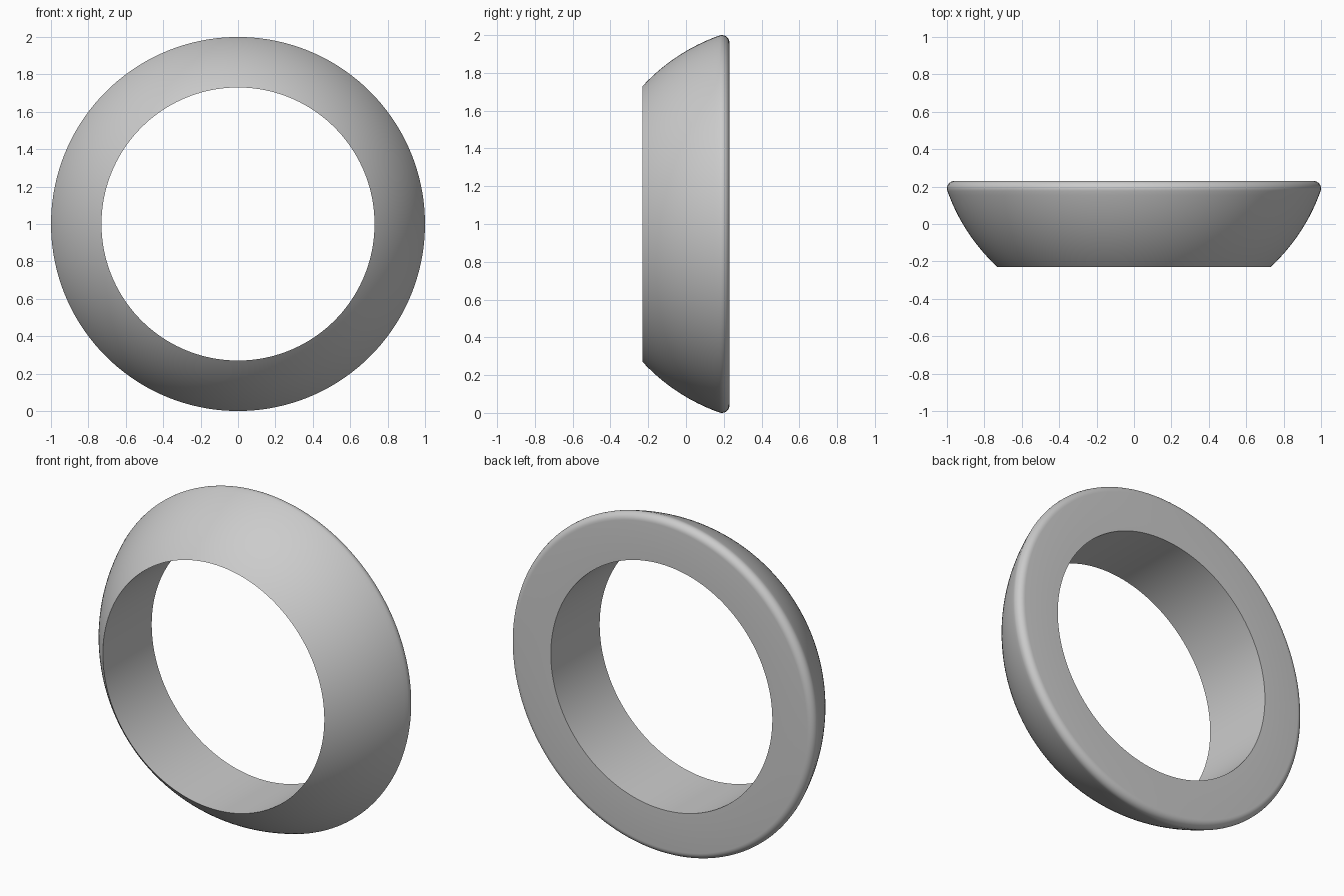
import bpy, bmesh
from math import sin, cos, pi, radians, hypot, atan2

if "Cube" in bpy.data.objects:
    bpy.data.objects.remove(bpy.data.objects["Cube"])

SEGMENTS = 160
Y0, Y1 = -0.23, 0.23      # front and back planes
HOLE, OUTER = 0.73, 1.0   # radii
FILLET = 0.04
LEAN = radians(19.5)      # slope of the outer curve where it meets the rounded rim

# Rounded back rim, from the outer curve round to the flat back face
cy, cr = Y1 - FILLET, OUTER - FILLET
rim = []
for i in range(9):
    a = LEAN + (-pi / 2 - LEAN) * i / 8
    rim.append((cy - FILLET * sin(a), cr + FILLET * cos(a)))

# Bulging outer wall: circular arc from the sharp front edge to the rim
dy, dr = rim[0][0] - Y0, rim[0][1] - HOLE
chord = atan2(dr, dy)
half = chord - LEAN
R = hypot(dy, dr) / 2 / sin(half)
oy, orad = rim[0][0] + R * sin(LEAN), rim[0][1] - R * cos(LEAN)
wall = []
for i in range(20):
    a = chord + half - 2 * half * i / 20
    wall.append((oy - R * sin(a), orad + R * cos(a)))

profile = wall + rim + [(Y1, HOLE)]

# Spin the closed profile about the y axis
bm = bmesh.new()
rings = []
for s in range(SEGMENTS):
    t = 2 * pi * s / SEGMENTS
    rings.append([bm.verts.new((r * cos(t), y, 1 + r * sin(t))) for y, r in profile])
n = len(profile)
for s in range(SEGMENTS):
    a, b = rings[s], rings[(s + 1) % SEGMENTS]
    for i in range(n):
        j = (i + 1) % n
        bm.faces.new((a[i], a[j], b[j], b[i]))
bmesh.ops.recalc_face_normals(bm, faces=bm.faces)

mesh = bpy.data.meshes.new("ring")
bm.to_mesh(mesh)
bm.free()
ring = bpy.data.objects.new("ring", mesh)
bpy.context.collection.objects.link(ring)
bpy.context.view_layer.objects.active = ring
ring.select_set(True)
bpy.ops.object.shade_smooth_by_angle(angle=radians(30))
